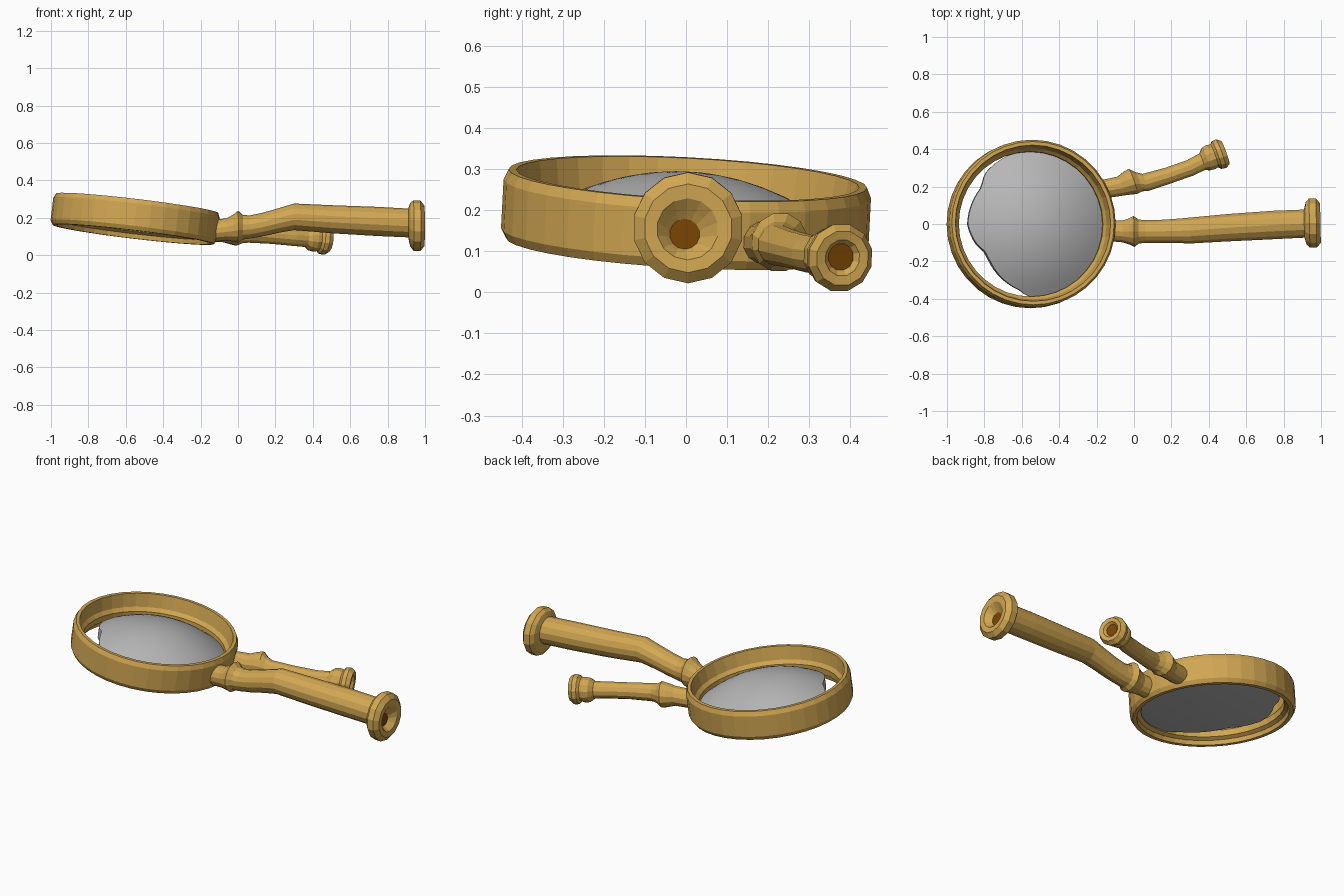
import bpy, bmesh, math
from mathutils import Matrix, Vector

if "Cube" in bpy.data.objects:
    bpy.data.objects.remove(bpy.data.objects["Cube"])


def material(name, rgb):
    m = bpy.data.materials.new(name)
    m.diffuse_color = (*rgb, 1)
    m.use_nodes = True
    m.node_tree.nodes["Principled BSDF"].inputs["Base Color"].default_value = m.diffuse_color
    return m


GOLD = material("gold", (0.64, 0.385, 0.085))
GREY = material("lens grey", (0.47, 0.47, 0.47))
BROWN = material("dark brown", (0.2, 0.06, 0.001))


def finish(name, bm, mats):
    bmesh.ops.recalc_face_normals(bm, faces=bm.faces)
    me = bpy.data.meshes.new(name)
    bm.to_mesh(me)
    bm.free()
    for m in mats:
        me.materials.append(m)
    ob = bpy.data.objects.new(name, me)
    bpy.context.collection.objects.link(ob)
    return ob


def bridge(bm, a, b):
    n = len(a)
    for i in range(n):
        bm.faces.new((a[i], a[(i + 1) % n], b[(i + 1) % n], b[i]))


def handle(name, axis, stations, sides):
    """Loft of round sections (x, y, z, radius), with a brown hole at the far end."""
    axis = Vector(axis).normalized()
    side = Vector((0, 0, 1)).cross(axis).normalized()
    up = axis.cross(side)
    bm = bmesh.new()
    rings = []
    for x, y, z, r in stations:
        ring = []
        for i in range(sides):
            a = 2 * math.pi * (i + 0.5) / sides
            ring.append(bm.verts.new(Vector((x, y, z)) + r * (math.cos(a) * side + math.sin(a) * up)))
        rings.append(ring)
    for a, b in zip(rings, rings[1:]):
        bridge(bm, a, b)
    bm.faces.new(rings[0])
    cap = bm.faces.new(rings[-1])
    cap.material_index = 1
    return finish(name, bm, [GOLD, BROWN])


# Frame and lens share one tilted placement
TILT = (Matrix.Translation((-0.55, 0, 0.193))
        @ Matrix.Rotation(math.radians(6.8), 4, 'Y')
        @ Matrix.Rotation(math.radians(-3), 4, 'X'))

# Round frame: lathed profile with an inner ledge holding the lens
profile = [(0.435, -0.083), (0.448, -0.06), (0.448, 0.06), (0.437, 0.085), (0.418, 0.085),
           (0.405, 0.01), (0.388, -0.01), (0.388, -0.045), (0.408, -0.058), (0.412, -0.083)]
SEG = 36
bm = bmesh.new()
loops = []
for i in range(SEG):
    a = 2 * math.pi * i / SEG
    loops.append([bm.verts.new((r * math.cos(a), r * math.sin(a), z)) for r, z in profile])
for i in range(SEG):
    bridge(bm, loops[i], loops[(i + 1) % SEG])
finish("round_frame", bm, [GOLD]).matrix_world = TILT

# Lens with a broken edge on the far side: (angle, radius)
edge = [(0, 0.393), (90, 0.39), (105, 0.39), (132, 0.365), (143, 0.33), (180, 0.34), (199, 0.315),
        (211, 0.29), (222, 0.30), (263, 0.363), (267, 0.39), (360, 0.393)]


def edge_radius(deg):
    for (a0, r0), (a1, r1) in zip(edge, edge[1:]):
        if a0 <= deg <= a1:
            return r0 + (r1 - r0) * (deg - a0) / (a1 - a0)


N, STEPS = 72, 8
bm = bmesh.new()
rims = []
# Domed upper side, then nearly flat underside
for centre, drop in ((0.098, -0.135), (-0.056, 0.018)):
    middle = bm.verts.new((0, 0, centre))
    prev = None
    for s in range(1, STEPS + 1):
        ring = []
        for i in range(N):
            deg = 360 * i / N
            r = edge_radius(deg) * s / STEPS
            a = math.radians(deg)
            ring.append(bm.verts.new((r * math.cos(a), r * math.sin(a), centre + drop * (r / 0.393) ** 2)))
        if prev:
            bridge(bm, prev, ring)
        else:
            for i in range(N):
                bm.faces.new((middle, ring[i], ring[(i + 1) % N]))
        prev = ring
    rims.append(prev)
bridge(bm, rims[0], rims[1])
lens = finish("lens", bm, [GREY])
lens.matrix_world = TILT
bpy.context.view_layer.objects.active = lens
lens.select_set(True)
bpy.ops.object.shade_smooth_by_angle(angle=math.radians(22))

# Long handle: collar, bent grip and flared hollow end
handle("long_handle", (1, 0.02, 0), [
    (-0.13, -0.035, 0.13, 0.058), (-0.06, -0.04, 0.137, 0.06), (-0.025, -0.04, 0.145, 0.072),
    (0.0, -0.04, 0.153, 0.085), (0.025, -0.04, 0.15, 0.066), (0.06, -0.04, 0.15, 0.062),
    (0.13, -0.04, 0.163, 0.063), (0.22, -0.037, 0.186, 0.066), (0.3, -0.035, 0.205, 0.071),
    (0.5, -0.02, 0.192, 0.075), (0.75, -0.005, 0.18, 0.078), (0.91, 0.002, 0.172, 0.077),
    (0.92, 0.004, 0.163, 0.115), (0.938, 0.005, 0.158, 0.135), (0.975, 0.005, 0.157, 0.135),
    (0.997, 0.005, 0.156, 0.108), (0.995, 0.004, 0.154, 0.075), (0.975, 0.0, 0.148, 0.052),
    (0.962, -0.003, 0.142, 0.037)], 14)

# Short handle: same parts at a smaller size, angled outward
handle("short_handle", (1, 0.36, -0.1), [
    (-0.17, 0.185, 0.122, 0.052), (-0.07, 0.203, 0.122, 0.055), (-0.035, 0.218, 0.123, 0.066),
    (-0.005, 0.228, 0.122, 0.073), (0.025, 0.226, 0.118, 0.056), (0.06, 0.222, 0.115, 0.05),
    (0.18, 0.258, 0.105, 0.046), (0.3, 0.3, 0.094, 0.046), (0.365, 0.333, 0.09, 0.048),
    (0.385, 0.347, 0.09, 0.066), (0.41, 0.358, 0.088, 0.071), (0.43, 0.364, 0.087, 0.066),
    (0.442, 0.368, 0.086, 0.08), (0.464, 0.376, 0.084, 0.084), (0.488, 0.381, 0.083, 0.068),
    (0.485, 0.381, 0.084, 0.045), (0.472, 0.377, 0.086, 0.033)], 12)
